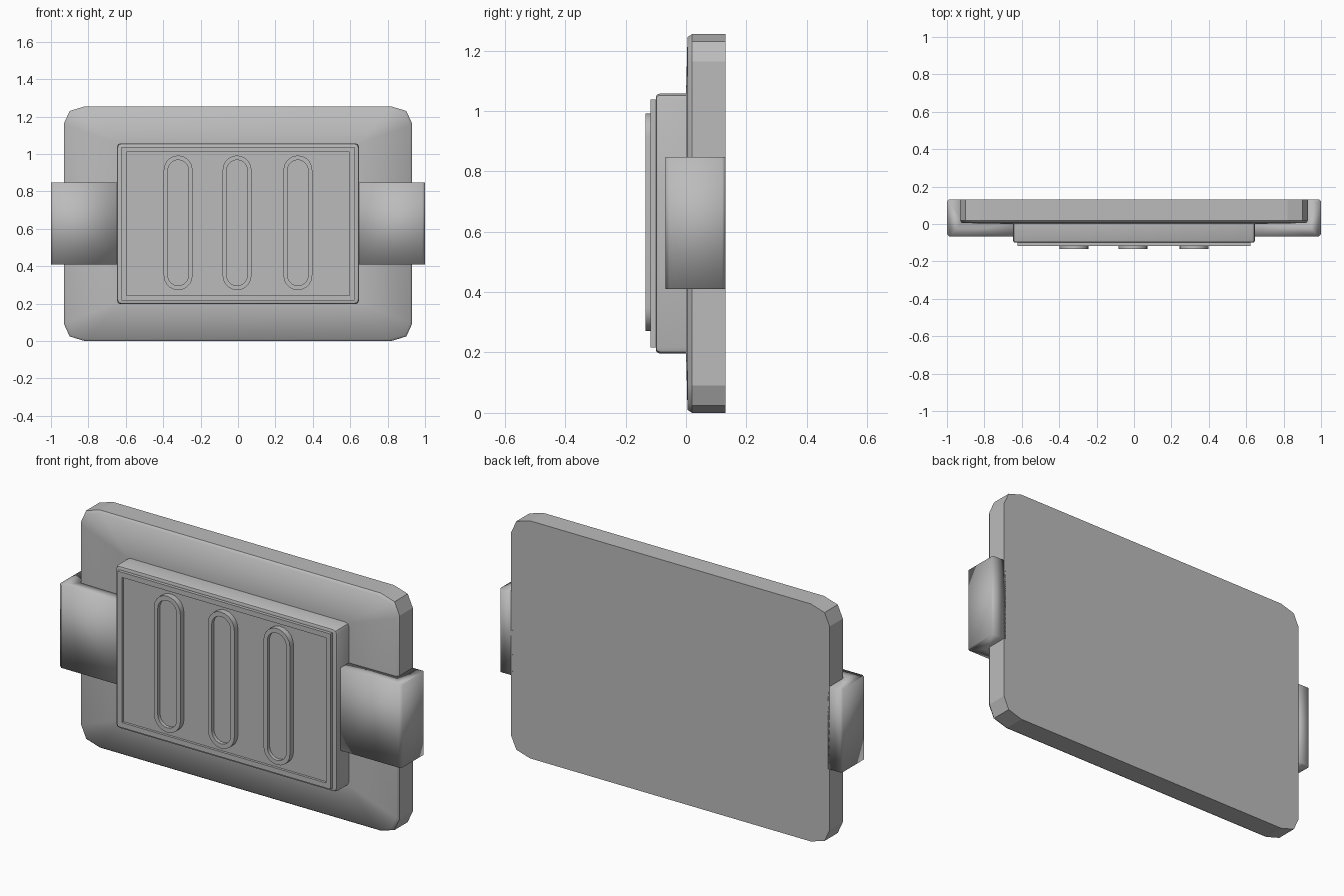
import bpy, bmesh, math

if "Cube" in bpy.data.objects:
    bpy.data.objects.remove(bpy.data.objects["Cube"], do_unlink=True)

grey = bpy.data.materials.new("plain grey")
grey.use_nodes = True
COLOUR = (0.5, 0.5, 0.5, 1)
grey.diffuse_color = COLOUR
grey.node_tree.nodes["Principled BSDF"].inputs["Base Color"].default_value = COLOUR

MID_Z = 0.627


def outline(hx, hz, cx, cz, y):
    """Rectangle whose corners are cut in two facets, facing the front."""
    corner = [(hx, hz - cz), (hx - cx * 0.27, hz - cz * 0.27), (hx - cx, hz)]
    pts = []
    for sx, sz in ((1, 1), (-1, 1), (-1, -1), (1, -1)):
        run = corner if sx * sz > 0 else corner[::-1]
        pts += [(sx * x, y, MID_Z + sz * z) for x, z in run]
    return pts


def stadium(x, r, half, y, steps=10):
    """Upright slot outline with round ends."""
    pts = []
    for end in (0, 1):
        for i in range(steps + 1):
            a = math.pi * (end + i / steps)
            shift = (half - r) * (1 - 2 * end)
            pts.append((x + r * math.cos(a), y, MID_Z + 0.005 + shift + r * math.sin(a)))
    return pts


def loft(name, rings, smooth=True, sharp=None, angle=None):
    """Skin a stack of matching rings and cap both ends."""
    bm = bmesh.new()
    rows = [[bm.verts.new(p) for p in ring] for ring in rings]
    n = len(rows[0])
    for a, b in zip(rows, rows[1:]):
        for i in range(n):
            j = (i + 1) % n
            bm.faces.new((a[i], a[j], b[j], b[i]))
    bm.faces.new(rows[0])
    bm.faces.new(rows[-1])
    bmesh.ops.remove_doubles(bm, verts=bm.verts, dist=0.0001)
    bmesh.ops.recalc_face_normals(bm, faces=bm.faces)
    for f in bm.faces:
        f.smooth = smooth
    if sharp:
        for e in bm.edges:
            e.smooth = not sharp(e)
    mesh = bpy.data.meshes.new(name)
    bm.to_mesh(mesh)
    bm.free()
    mesh.materials.append(grey)
    obj = bpy.data.objects.new(name, mesh)
    bpy.context.collection.objects.link(obj)
    if angle:
        bpy.ops.object.select_all(action='DESELECT')
        obj.select_set(True)
        bpy.context.view_layer.objects.active = obj
        bpy.ops.object.shade_smooth_by_angle(angle=math.radians(angle))
    return obj


# Back plate: crisp rim, softly shaded front sloping to the panel
loft("back_plate", [
    outline(0.93, 0.627, 0.11, 0.09, 0.13),
    outline(0.93, 0.627, 0.11, 0.09, 0.02),
    outline(0.92, 0.617, 0.11, 0.09, 0.005),
    outline(0.64, 0.425, 0, 0, 0.0),
], sharp=lambda e: all(v.co.y > 0.015 for v in e.verts))

# Raised panel with a bevelled edge, a thin lip and a shallow recess
loft("front_panel", [
    outline(0.647, 0.43, 0.02, 0.02, 0.01),
    outline(0.647, 0.43, 0.02, 0.02, -0.088),
    outline(0.643, 0.426, 0.02, 0.02, -0.097),
    outline(0.633, 0.417, 0.015, 0.015, -0.1),
    outline(0.622, 0.41, 0, 0, -0.1),
    outline(0.622, 0.41, 0, 0, -0.117),
    outline(0.595, 0.383, 0, 0, -0.117),
    outline(0.595, 0.383, 0, 0, -0.104),
], angle=40)

# Three raised slot rims
for label, x in (("right", -0.32), ("middle", -0.005), ("left", 0.32)):
    loft(label + "_slot", [
        stadium(x, 0.077, 0.36, -0.1),
        stadium(x, 0.077, 0.36, -0.134),
        stadium(x, 0.055, 0.336, -0.134),
        stadium(x, 0.055, 0.336, -0.115),
    ], angle=40)

# Side clips that wrap the plate edge
PROFILE = [(0.64, -0.068), (0.985, -0.068), (1, -0.055), (1, 0.12),
           (0.992, 0.13), (0.92, 0.13), (0.92, 0.01), (0.64, 0.01)]
for label, side in (("left", 1), ("right", -1)):
    loft(label + "_clip", [[(side * x, y, z) for x, y in PROFILE]
                           for z in (0.41, 0.847)])
